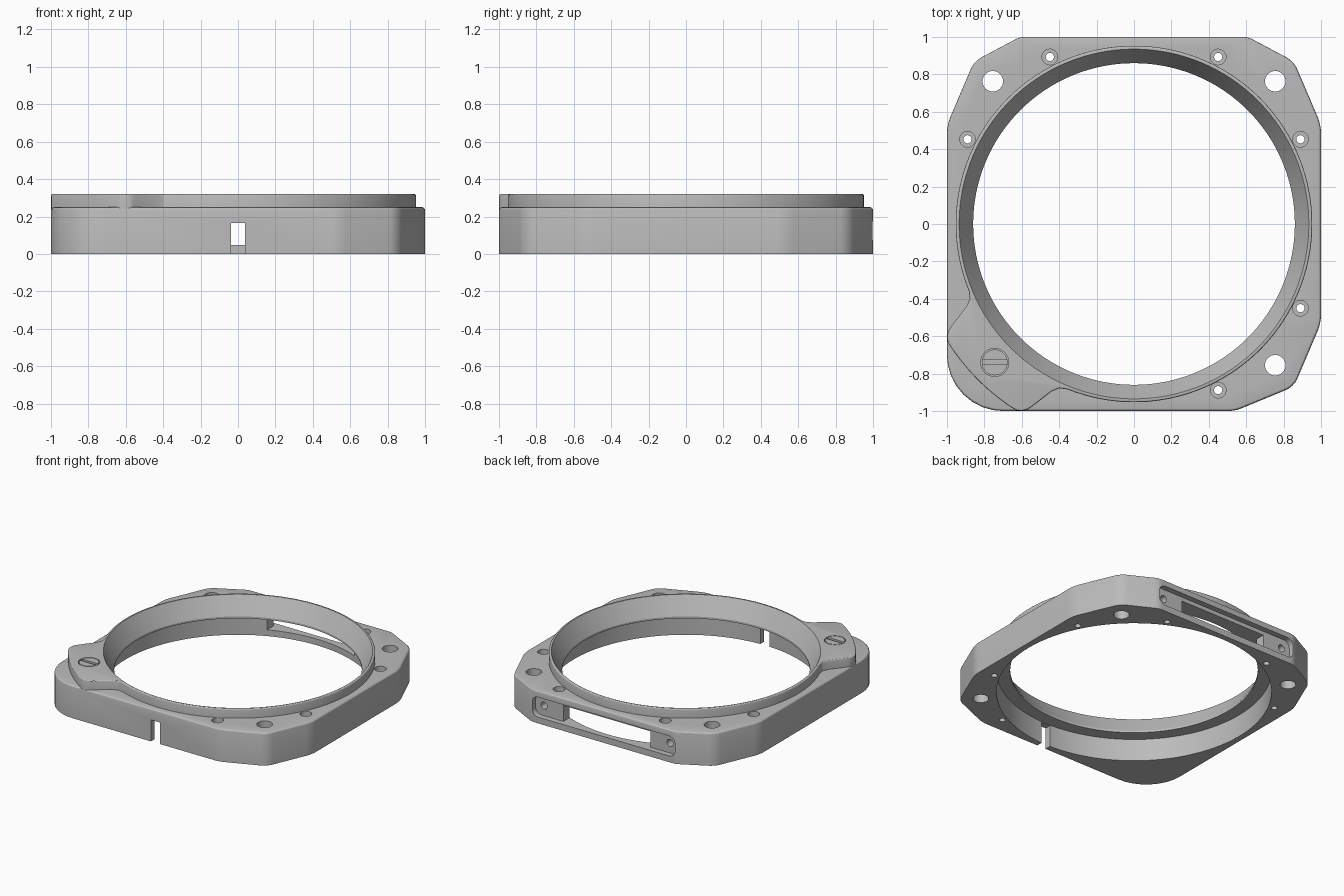
import bpy, bmesh, math
from mathutils import Vector, Matrix

old = bpy.data.objects.get("Cube")
if old:
    bpy.data.objects.remove(old, do_unlink=True)

grey = bpy.data.materials.new("satin_grey")
grey.use_nodes = True
grey.diffuse_color = (0.5, 0.5, 0.5, 1)
grey.node_tree.nodes["Principled BSDF"].inputs["Base Color"].default_value = (0.5, 0.5, 0.5, 1)


def add_object(name, bm):
    bmesh.ops.recalc_face_normals(bm, faces=bm.faces)
    mesh = bpy.data.meshes.new(name)
    bm.to_mesh(mesh)
    bm.free()
    mesh.materials.append(grey)
    obj = bpy.data.objects.new(name, mesh)
    bpy.context.collection.objects.link(obj)
    return obj


def prism(name, outline, z0, z1, fillet=0.0, matrix=None):
    """Extrude a 2D outline, optionally rounding its top rim."""
    bm = bmesh.new()
    base = bm.faces.new([bm.verts.new((x, y, z0)) for x, y in outline])
    ext = bmesh.ops.extrude_face_region(bm, geom=[base], use_keep_orig=True)
    top = [v for v in ext["geom"] if isinstance(v, bmesh.types.BMVert)]
    bmesh.ops.translate(bm, verts=top, vec=(0, 0, z1 - z0))
    if fillet:
        rim = [e for e in bm.edges if all(abs(v.co.z - z1) < 1e-5 for v in e.verts)]
        bmesh.ops.bevel(bm, geom=rim, offset=fillet, segments=3, profile=0.5, affect='EDGES')
    if matrix:
        bm.transform(matrix)
    return add_object(name, bm)


def arc(radius, a0, a1, n, cx=0.0, cy=0.0):
    return [(cx + radius * math.cos(a0 + (a1 - a0) * i / n),
             cy + radius * math.sin(a0 + (a1 - a0) * i / n)) for i in range(n + 1)]


def cylinder(name, x, y, radius, z0, z1, n=32, matrix=None):
    return prism(name, arc(radius, 0, math.tau, n, x, y)[:-1], z0, z1, matrix=matrix)


def box(name, x0, x1, y0, y1, z0, z1):
    return prism(name, [(x0, y0), (x1, y0), (x1, y1), (x0, y1)], z0, z1)


def rounded(corners, n=6):
    """Round polygon corners given as (x, y, trim length)."""
    out = []
    for i, (x, y, trim) in enumerate(corners):
        p = Vector((x, y))
        a = (Vector(corners[i - 1][:2]) - p).normalized()
        b = (Vector(corners[(i + 1) % len(corners)][:2]) - p).normalized()
        w = math.cos((math.pi - a.angle(b)) / 2)
        for k in range(n + 1):
            t = k / n
            f, g, h = (1 - t) ** 2, 2 * t * (1 - t) * w, t * t
            q = (f * (p + a * trim) + g * p + h * (p + b * trim)) / (f + g + h)
            out.append((q.x, q.y))
    return out


def lathe(name, profile, n=128):
    bm = bmesh.new()
    rings = []
    for r, z in profile:
        rings.append([bm.verts.new((x, y, z)) for x, y in arc(r, 0, math.tau, n)[:-1]])
    for lo, hi in zip(rings, rings[1:]):
        for i in range(n):
            j = (i + 1) % n
            bm.faces.new((lo[i], lo[j], hi[j], hi[i]))
    bm.faces.new(rings[0])
    bm.faces.new(rings[-1])
    return add_object(name, bm)


def cut(obj, cutters):
    """Subtract the cutters, bake the result and remove the cutters."""
    for c in cutters:
        m = obj.modifiers.new("cut", 'BOOLEAN')
        m.operation, m.solver, m.object = 'DIFFERENCE', 'EXACT', c
    dg = bpy.context.evaluated_depsgraph_get()
    mesh = bpy.data.meshes.new_from_object(obj.evaluated_get(dg))
    obj.modifiers.clear()
    obj.data = mesh
    for c in cutters:
        bpy.data.objects.remove(c, do_unlink=True)


def bore():
    # Stepped bore below, flared mouth above
    return lathe("bore_cutter", [(0.955, -0.1), (0.955, 0.17), (0.86, 0.17),
                                 (0.86, 0.185), (0.935, 0.32), (0.965, 0.374)])


# Base plate with clipped corners and one large round corner
body = prism("base_plate", rounded([
    (0.61, 1, 0.03), (-0.61, 1, 0.03), (-0.855, 0.87, 0.05), (-1, 0.53, 0.05),
    (-1, -1, 0.3), (0.54, -1, 0.04), (0.855, -0.87, 0.05), (1, -0.53, 0.05),
    (1, 0.53, 0.05), (0.855, 0.87, 0.05)], 8), 0, 0.25, 0.016)

cutters = [bore(), cylinder("collar_seat_cutter", 0, 0, 0.94, 0.235, 0.4, 96)]

# Mounting holes in three corners
for x, y in ((0.755, 0.763), (-0.755, 0.763), (0.755, -0.755)):
    cutters.append(cylinder("mount_hole_cutter", x, y, 0.055, -0.1, 0.4))

# Counterbored small holes around the collar
for x, y in ((0.45, 0.893), (-0.45, 0.893), (0.89, 0.453),
             (-0.89, 0.453), (0.89, -0.45), (0.45, -0.888)):
    cutters.append(cylinder("small_hole_cutter", x, y, 0.022, -0.1, 0.4, 24))
    cutters.append(cylinder("counterbore_cutter", x, y, 0.042, 0.18, 0.4, 24))

# Rear window: shallow rounded recess, open middle, screw holes at the ends
to_back = Matrix.Rotation(math.pi / 2, 4, 'X')
recess = [(s * x, z, 0.05) for s, x, z in
          ((1, 0.605, 0.048), (1, 0.605, 0.2), (-1, 0.605, 0.2), (-1, 0.605, 0.048))]
cutters.append(prism("recess_cutter", rounded(recess), -1.1, -0.957, matrix=to_back))
cutters.append(box("window_cutter", -0.37, 0.37, 0.8, 1.1, 0.048, 0.1695))
for s in (-1, 1):
    cutters.append(cylinder("end_hole_cutter", s * 0.534, 0.125, 0.027, -1.0, -0.88, 24, to_back))

# Front slot, open at the bottom
cutters.append(box("slot_cutter", -0.038, 0.038, -1.1, -0.85, -0.1, 0.165))
cut(body, cutters)

# Raised collar flowing into the corner lug
half_lug = [(-0.40, -0.878), (-0.44, -0.895), (-0.54, -0.972),
            (-0.57, -0.992), (-0.60, -0.999), (-0.63, -0.996)]
diag = math.radians(225)
edge = math.radians(10.8)
start = math.radians(247.8)
ring_sweep = arc(0.953, start - math.tau + math.radians(0.3), 2 * diag - start, 120)
lug_edge = arc(1.18, diag - edge, diag + edge, 16)
outline = (ring_sweep + [(y, x) for x, y in half_lug] + lug_edge + half_lug[::-1])
collar = prism("collar_with_lug", outline, 0.235, 0.32, 0.01)
cut(collar, [bore(), cylinder("screw_seat_cutter", -0.745, -0.74, 0.075, 0.25, 0.4, 40)])

# Slotted screw in the lug
screw = cylinder("clamp_screw", -0.745, -0.74, 0.069, 0.25, 0.32, 40)
cut(screw, [box("screw_slot_cutter", -0.85, -0.64, -0.752, -0.728, 0.295, 0.4)])

bpy.ops.object.select_all(action='DESELECT')
for obj in (body, collar, screw):
    obj.select_set(True)
bpy.context.view_layer.objects.active = body
bpy.ops.object.shade_smooth_by_angle(angle=math.radians(20))
